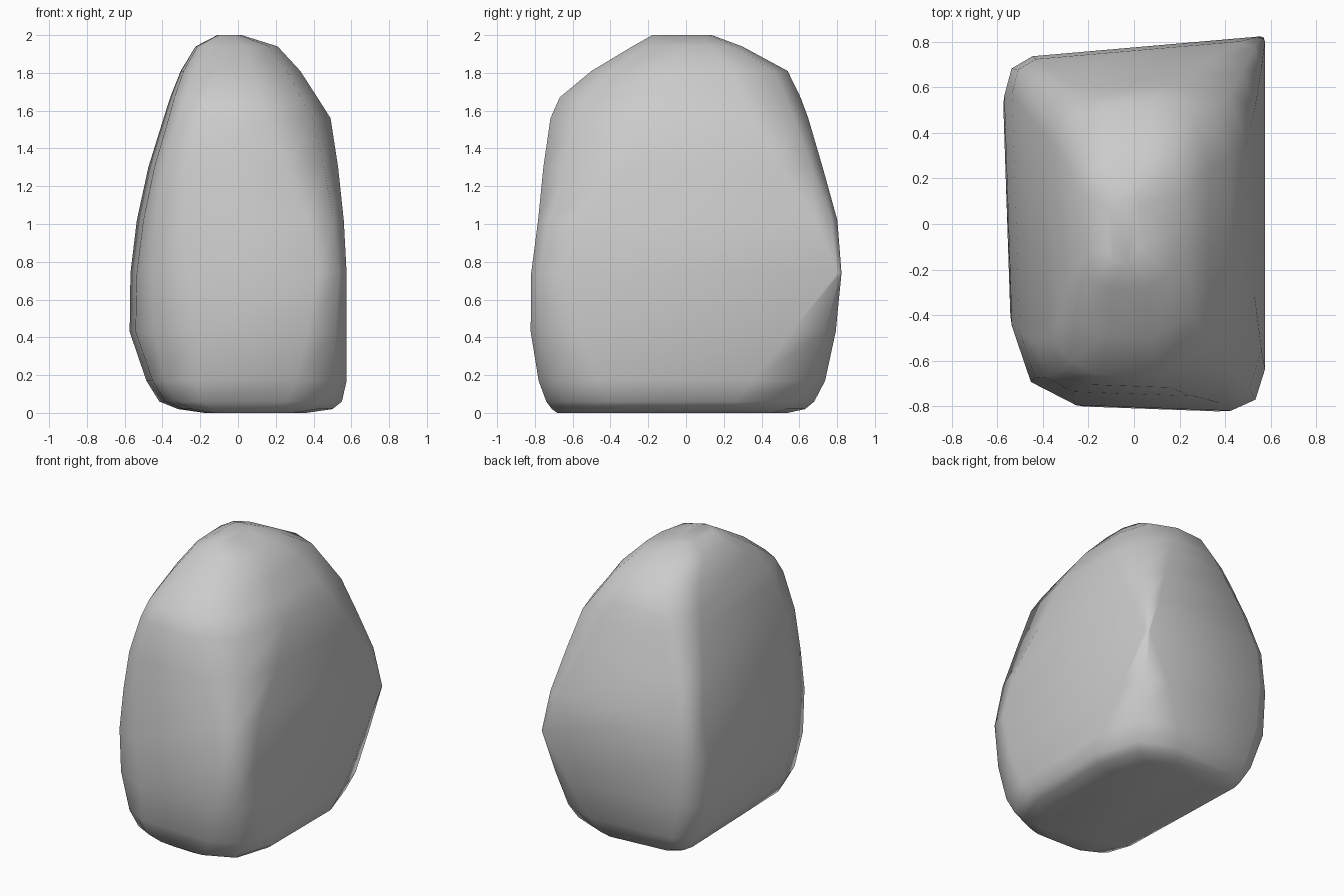
import bpy, bmesh
from mathutils import Vector

# Boulder sections: z, x min/max, y min/max, corner cuts (front-left, front-right, back-right, back-left)
SECTIONS = [
    (0.00, -0.18, 0.36, -0.69, 0.56, 0.12, 0.24, 0.26, 0.05),
    (0.02, -0.32, 0.50, -0.72, 0.66, 0.16, 0.28, 0.34, 0.06),
    (0.06, -0.42, 0.55, -0.75, 0.71, 0.18, 0.29, 0.36, 0.08),
    (0.17, -0.49, 0.575, -0.79, 0.765, 0.22, 0.27, 0.33, 0.12),
    (0.43, -0.58, 0.575, -0.83, 0.81, 0.31, 0.21, 0.20, 0.15),
    (0.74, -0.575, 0.575, -0.825, 0.825, 0.27, 0.15, 0.02, 0.13),
    (1.02, -0.54, 0.56, -0.79, 0.81, 0.22, 0.19, 0.10, 0.11),
    (1.30, -0.48, 0.53, -0.765, 0.74, 0.17, 0.27, 0.19, 0.13),
    (1.56, -0.40, 0.49, -0.73, 0.67, 0.16, 0.34, 0.26, 0.16),
    (1.67, -0.365, 0.42, -0.68, 0.63, 0.17, 0.31, 0.27, 0.17),
    (1.81, -0.31, 0.33, -0.51, 0.56, 0.17, 0.25, 0.25, 0.18),
    (1.94, -0.23, 0.21, -0.29, 0.31, 0.10, 0.16, 0.14, 0.12),
    (2.00, -0.11, 0.02, -0.18, 0.14, 0.04, 0.05, 0.04, 0.04),
]


def section_points(z, x0, x1, y0, y1, fl, fr, br, bl):
    """Skewed rectangle with each corner rounded by three points."""
    k = (x1 - x0) / 1.15
    corners = [Vector((x0 + 0.05 * k, y0 + 0.04 * k, z)), Vector((x1, y0, z)),
               Vector((x1, y1, z)), Vector((x0, y1 - 0.10 * k, z))]
    pts = []
    for i, cut in enumerate((fl, fr, br, bl)):
        c = corners[i]
        before = (corners[i - 1] - c).normalized()
        after = (corners[(i + 1) % 4] - c).normalized()
        # Cuts run longer along the deep sides, most at the upper front right
        deep = 1.65 if i == 1 and z > 1.2 else 1.25
        a = c + before * cut * (deep if i % 2 == 0 else 1.0)
        b = c + after * cut * (1.0 if i % 2 == 0 else deep)
        pts += [a, (a + b) * 0.28 + c * 0.44, b]
    return pts


# Loft the sections into one closed rock
bm = bmesh.new()
rings = [[bm.verts.new(p) for p in section_points(*s)] for s in SECTIONS]
for low, high in zip(rings, rings[1:]):
    for i in range(len(low)):
        j = (i + 1) % len(low)
        bm.faces.new((low[i], low[j], high[j], high[i]))
bm.faces.new(rings[0][::-1])
bm.faces.new(rings[-1])
bmesh.ops.recalc_face_normals(bm, faces=bm.faces)
for f in bm.faces:
    f.smooth = True

mesh = bpy.data.meshes.new("boulder")
bm.to_mesh(mesh)
bm.free()
rock = bpy.data.objects.new("boulder", mesh)
bpy.context.collection.objects.link(rock)
